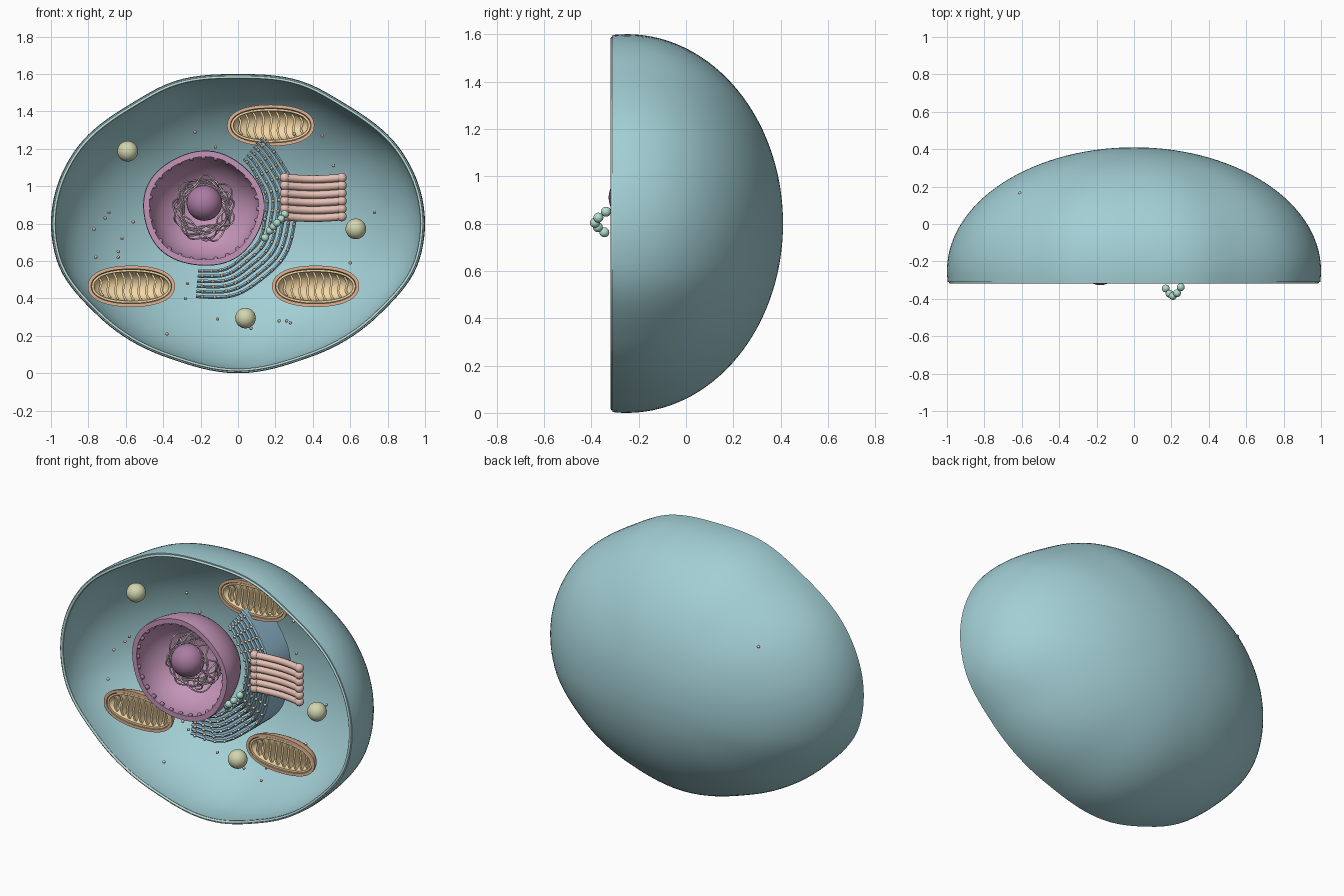
import bpy, bmesh, random
from math import sin, cos, pi, radians, degrees, asin, sqrt
from mathutils import Matrix, Vector

if "Cube" in bpy.data.objects:
    bpy.data.objects.remove(bpy.data.objects["Cube"])

random.seed(4)


def mat(name, rgb):
    m = bpy.data.materials.new(name)
    m.diffuse_color = (*rgb, 1)
    m.use_nodes = True
    m.node_tree.nodes["Principled BSDF"].inputs["Base Color"].default_value = m.diffuse_color
    return m


TEAL = mat("membrane_teal", (.36, .62, .66))
PALE = mat("rim_pale", (.55, .78, .76))
PURPLE = mat("nucleus_purple", (.55, .30, .48))
DARK = mat("nucleolus_purple", (.40, .20, .36))
PINK = mat("chromatin_pink", (.78, .62, .70))
BLUE = mat("reticulum_blue", (.30, .52, .66))
SALMON = mat("golgi_salmon", (.80, .53, .46))
RUST = mat("mito_rust", (.74, .45, .29))
TAN = mat("mito_tan", (.90, .68, .38))
OLIVE = mat("vesicle_olive", (.65, .67, .43))
MINT = mat("chain_mint", (.45, .73, .63))
BEIGE = mat("ribosome_beige", (.85, .68, .50))


def finish(name, bm, m):
    bmesh.ops.recalc_face_normals(bm, faces=bm.faces)
    me = bpy.data.meshes.new(name)
    bm.to_mesh(me)
    bm.free()
    me.shade_smooth()
    me.set_sharp_from_angle(angle=radians(40))
    me.materials.append(m)
    ob = bpy.data.objects.new(name, me)
    bpy.context.collection.objects.link(ob)
    return ob


def balls(name, points, r, m, u=10, v=7):
    bm = bmesh.new()
    for p in points:
        bmesh.ops.create_uvsphere(bm, u_segments=u, v_segments=v, radius=r,
                                  matrix=Matrix.Translation(p))
    return finish(name, bm, m)


def tube(name, paths, r, m, cyclic=False):
    cu = bpy.data.curves.new(name, 'CURVE')
    cu.dimensions = '3D'
    cu.bevel_depth = r
    cu.bevel_resolution = 2
    cu.use_fill_caps = True
    for path in paths:
        s = cu.splines.new('POLY')
        s.points.add(len(path) - 1)
        for pt, p in zip(s.points, path):
            pt.co = (*p, 1)
        s.use_cyclic_u = cyclic
        s.use_smooth = True
    cu.materials.append(m)
    ob = bpy.data.objects.new(name, cu)
    bpy.context.collection.objects.link(ob)
    return ob


def bowl(name, c, radii, cut, t, m, shape=lambda p: 1, seg=96, rings=20):
    """Thick-walled half ellipsoid, open towards -y at y = cut."""
    bm = bmesh.new()
    rows = []
    for k, inset in enumerate((0, t)):
        rx, ry, rz = (r - inset for r in radii)
        a0 = asin((cut - c[1]) / ry)
        layer = []
        for i in range(rings):
            a = a0 + (pi / 2 - a0) * i / rings
            layer.append([bm.verts.new((
                c[0] + rx * cos(a) * cos(p) * (1 + (shape(p) - 1) * cos(a)),
                c[1] + ry * sin(a),
                c[2] + rz * cos(a) * sin(p) * (1 + (shape(p) - 1) * cos(a))))
                for p in (2 * pi * j / seg for j in range(seg))])
        pole = bm.verts.new((c[0], c[1] + ry, c[2]))
        for j in range(seg):
            bm.faces.new((layer[-1][j], layer[-1][(j + 1) % seg], pole))
        rows += layer[::-1] if k == 0 else layer
    for A, B in zip(rows, rows[1:]):
        if A is rows[-1]:
            continue
        for j in range(seg):
            n = (j + 1) % seg
            bm.faces.new((A[j], A[n], B[n], B[j]))
    return finish(name, bm, m)


# Cell membrane: lumpy half shell, outline factor by elevation angle
LUMPS = [(-90, 1), (-66, .972), (-40, .97), (-14, 1), (5, 1), (30, 1.0),
         (53, .985), (73, 1.012), (90, 1)]


def outline(p):
    d = degrees(asin(max(-1, min(1, sin(p)))))
    for (a, fa), (b, fb) in zip(LUMPS, LUMPS[1:]):
        if d <= b:
            s = (d - a) / (b - a)
            return fa + (fb - fa) * (1 - cos(pi * s)) / 2
    return 1


bowl("cell_membrane", (0, -.25, .8), (1, .66, .8), -.31, .022, TEAL, outline, 128, 32)
rim = [(cos(p) * .983 * outline(p), -.311, .8 + .783 * sin(p) * outline(p))
       for p in (2 * pi * i / 128 for i in range(128))]
tube("membrane_rim", [rim], .007, PALE, True)

# Nucleus: envelope, pores, nucleolus and chromatin
NX, NZ = -.184, .88
bowl("nuclear_envelope", (NX, -.27, NZ), (.325, .31, .308), -.31, .03, PURPLE,
     lambda p: 1 + .012 * sin(5 * p + .6), 72, 18)
balls("nuclear_pores", [(NX + .293 * cos(a), -.295, NZ + .277 * sin(a))
                        for a in (2 * pi * i / 28 for i in range(28))], .014, DARK)
balls("nucleolus", [(-.18, -.232, .91)], .095, DARK, 32, 20)
strands = []
for k in range(9):
    tilt = Matrix.Rotation(k * 2 * pi / 9, 3, 'Y') @ Matrix.Rotation(radians(32), 3, 'X')
    R = .15 + .025 * random.random()
    path = []
    for i in range(64):
        a = 2 * pi * i / 64
        r = R + .012 * sin(5 * a + k)
        path.append(tilt @ Vector((r * cos(a), .01 * sin(7 * a), .8 * r * sin(a)))
                    + Vector((NX, -.16, NZ)))
    strands.append(path)
tube("chromatin", strands, .0045, PINK, True)

# Rough reticulum: nested curved sheets around the nucleus, with ribosomes
bm = bmesh.new()
dots = []
for k in range(6):
    def radius(a, k=k):
        return .338 + .026 * k * (1 + .22 * cos(a + .3)) + .005 * sin(9 * a)
    rows, n = [], 72
    for i in range(n + 1):
        a = radians(-95 + 146 * i / n)
        rows.append([bm.verts.new((NX + r * cos(a), y, NZ + r * sin(a)))
                     for r, y in ((radius(a) - .009, -.135), (radius(a), -.143),
                                  (radius(a) + .009, -.135), (radius(a) + .009, .055),
                                  (radius(a), .063), (radius(a) - .009, .055))])
        if i % 4 == 2:
            dots.append((NX + radius(a) * cos(a), -.147, NZ + radius(a) * sin(a)))
    for A, B in zip(rows, rows[1:]):
        for j in range(6):
            m = (j + 1) % 6
            bm.faces.new((A[j], A[m], B[m], B[j]))
    bm.faces.new(rows[0])
    bm.faces.new(rows[-1])
finish("reticulum_sheets", bm, BLUE)
balls("reticulum_ribosomes", dots, .009, BEIGE, 8, 6)

# Golgi stack: six bowed sacs with swollen ends
sacs, ends = [], []
for k in range(6):
    z = .838 + .0415 * k
    sacs.append([(.25 + .305 * i / 12, -.195 + .03 * sin(pi * i / 12),
                  z - .008 * sin(pi * i / 12)) for i in range(13)])
    ends += [(sacs[-1][0]), (sacs[-1][-1])]
tube("golgi_sacs", sacs, .021, SALMON)
balls("golgi_swollen_ends", ends, .026, SALMON, 16, 10)

# Mitochondria: outer and inner bowls with wavy cristae plates
for n, (x, y, z) in enumerate(((.175, -.11, 1.325), (-.57, -.16, .465), (.415, -.18, .465)), 1):
    lens = lambda p: 1 + .02 * cos(4 * p + pi)
    bowl(f"mitochondrion_{n}_outer", (x, y, z), (.238, .12, .113), y, .018, RUST, lens, 48, 10)
    bowl(f"mitochondrion_{n}_inner", (x, y, z), (.217, .1, .092), y + .004, .012, TAN, lens, 48, 10)
    bm = bmesh.new()
    for k in range(9):
        u = -.165 + .33 * k / 8
        h = .082 * sqrt(1 - (u / .215) ** 2)
        deep = .085 * sqrt(1 - (u / .215) ** 2)
        rows = []
        for i in range(11):
            s = -1 + .2 * i
            px = x + u - .012 * s + .009 * sin(pi * s)
            back = y + .02 + (deep - .02) * sqrt(max(0, 1 - s * s))
            rows.append([bm.verts.new((px + dx, yy, z + h * s * .93)) for dx, yy in
                         ((-.006, y + .016), (.006, y + .016), (.006, back), (-.006, back))])
        for A, B in zip(rows, rows[1:]):
            for j in range(4):
                m = (j + 1) % 4
                bm.faces.new((A[j], A[m], B[m], B[j]))
        bm.faces.new(rows[0])
        bm.faces.new(rows[-1])
    finish(f"mitochondrion_{n}_cristae", bm, TAN)

# Vesicles
balls("vesicles", [(-.59, -.15, 1.187), (.63, -.13, .772), (.04, -.06, .295)],
      .055, OLIVE, 28, 18)

# Bead chain arching out in front of the cut
balls("bead_chain", [(.145, -.29, .725), (.17, -.345, .763), (.19, -.373, .785),
                     (.208, -.385, .803), (.23, -.37, .825), (.25, -.338, .85)],
      .021, MINT, 16, 10)

# Free ribosomes scattered in the cytoplasm
SPOTS = [(-.23, 1.29), (.45, 1.27), (.51, 1.11), (.73, .86), (.6, .59), (.28, .27),
         (.26, .28), (.22, .28), (.07, .24), (-.11, .29), (-.38, .21), (-.27, .48),
         (-.28, .40), (-.64, .65), (-.64, .62), (-.62, .72), (-.56, .81), (-.71, .83),
         (-.69, .86), (-.77, .77), (-.76, .62), (.3, 1.28), (-.12, 1.21)]
balls("free_ribosomes", [(x, random.uniform(-.22, 0), z) for x, z in SPOTS]
      + [(-.61, .165, 1.18)], .009, BEIGE, 8, 6)
